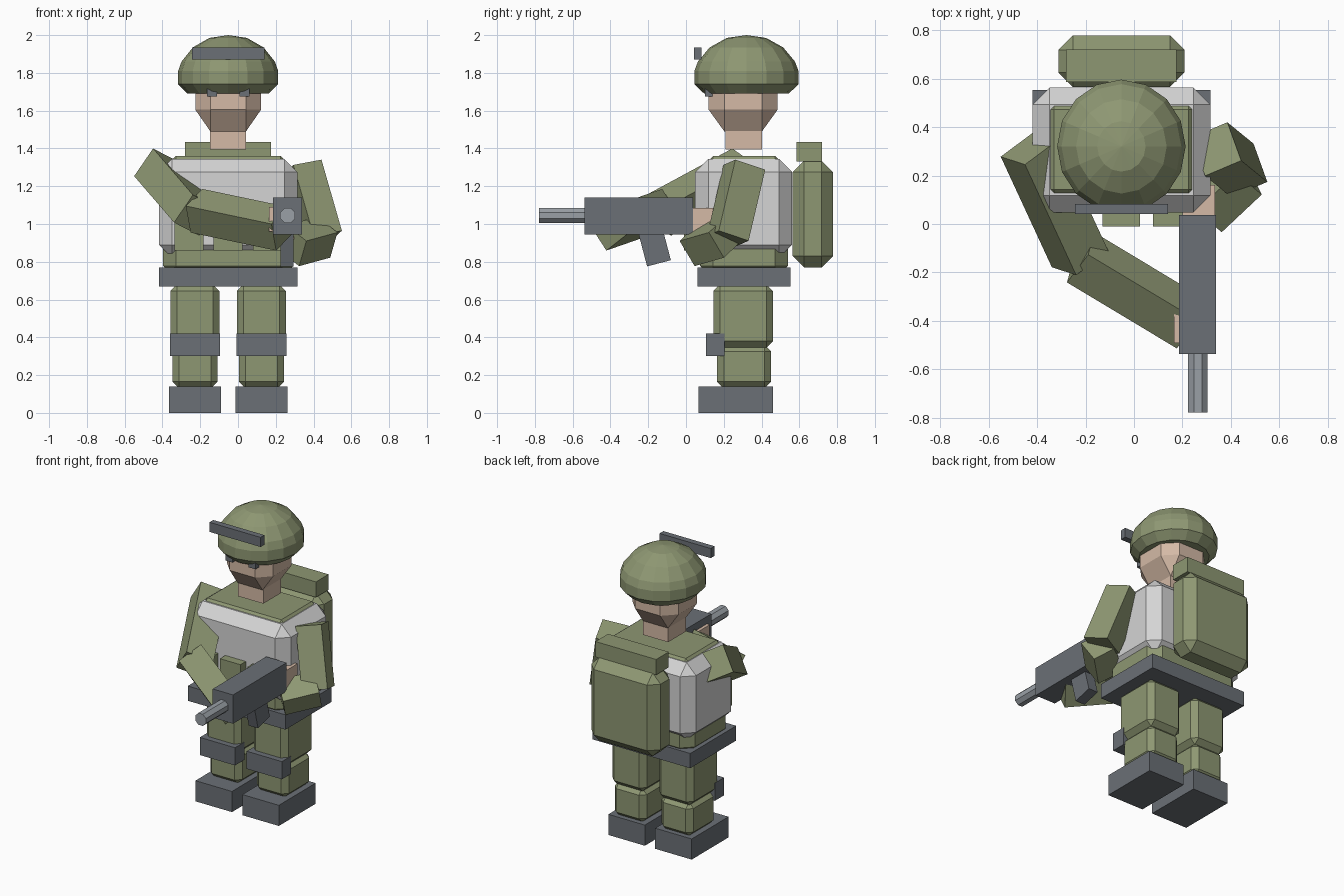
import bpy, bmesh, math
from mathutils import Vector, Matrix

cube = bpy.data.objects.get("Cube")
if cube:
    bpy.data.objects.remove(cube)

CX = -0.052  # body centre line


def material(name, rgb):
    m = bpy.data.materials.new(name)
    m.use_nodes = True
    m.diffuse_color = (*rgb, 1)
    m.node_tree.nodes["Principled BSDF"].inputs["Base Color"].default_value = (*rgb, 1)
    return m


GREEN = material("olive_green", (0.27, 0.31, 0.17))
GREY = material("dark_grey", (0.145, 0.16, 0.18))
VEST = material("light_grey", (0.66, 0.66, 0.66))
SKIN = material("skin", (0.66, 0.49, 0.38))
STEEL = material("steel_grey", (0.32, 0.35, 0.38))


def finish(name, bm, mat):
    bmesh.ops.recalc_face_normals(bm, faces=bm.faces)
    mesh = bpy.data.meshes.new(name)
    bm.to_mesh(mesh)
    bm.free()
    mesh.materials.append(mat)
    obj = bpy.data.objects.new(name, mesh)
    bpy.context.collection.objects.link(obj)
    return obj


def box(name, mat, x, y, z, chamfer=None):
    """Box between ranges, with an optional chamfer given per axis."""
    lo, hi = Vector((x[0], y[0], z[0])), Vector((x[1], y[1], z[1]))
    size = hi - lo
    c = chamfer if isinstance(chamfer, tuple) else (chamfer or 1,) * 3
    bm = bmesh.new()
    bmesh.ops.create_cube(bm, size=1)
    bmesh.ops.scale(bm, verts=bm.verts, vec=[s / k for s, k in zip(size, c)])
    if chamfer:
        bmesh.ops.bevel(bm, geom=bm.edges[:], offset=1, segments=1, affect='EDGES')
    bmesh.ops.scale(bm, verts=bm.verts, vec=c)
    bmesh.ops.translate(bm, verts=bm.verts, vec=(lo + hi) / 2)
    return finish(name, bm, mat)


def limb(name, mat, start, end, width, depth, roll):
    """Square beam from start to end; roll is the direction of its width."""
    a, b = Vector(start), Vector(end)
    d = (b - a).normalized()
    u = Vector(roll)
    u = (u - d * u.dot(d)).normalized()
    v = d.cross(u)
    bm = bmesh.new()
    bmesh.ops.create_cube(bm, size=1)
    bmesh.ops.scale(bm, verts=bm.verts, vec=(width, depth, (b - a).length))
    frame = Matrix((u, v, d)).transposed().to_4x4()
    bmesh.ops.transform(bm, verts=bm.verts, matrix=Matrix.Translation((a + b) / 2) @ frame)
    return finish(name, bm, mat)


def around(centre, half):
    return (centre - half, centre + half)


# Legs
for side, s in (("left", 1), ("right", -1)):
    x = CX + s * 0.176
    box(side + "_boot", GREY, around(x, 0.137), (0.065, 0.46), (0, 0.14))
    box(side + "_shin", GREEN, around(x, 0.12), (0.165, 0.45), (0.13, 0.36), 0.035)
    box(side + "_thigh", GREEN, around(x, 0.13), (0.145, 0.46), (0.345, 0.68), 0.035)
    box(side + "_knee_pad", GREY, around(x, 0.132), (0.105, 0.205), (0.30, 0.42))

# Torso, vest and belt
box("belt", GREY, around(CX, 0.367), (0.06, 0.553), (0.67, 0.77))
box("torso", GREEN, around(CX, 0.345), (0.075, 0.54), (0.71, 1.36), 0.068)
box("vest", VEST, around(CX, 0.367), (0.048, 0.562), (0.82, 1.345), 0.07)
for i in (-1, 0, 1):
    box("pouch", GREEN, around(CX + i * 0.208, 0.077), (-0.01, 0.1), (0.86, 1.06))

# Backpack
box("backpack", GREEN, around(CX, 0.26), (0.565, 0.778), (0.77, 1.335), 0.06)
box("backpack_roll", GREEN, around(CX, 0.228), (0.585, 0.72), (1.33, 1.435))

# Head
box("neck", SKIN, around(CX, 0.095), (0.21, 0.402), (1.395, 1.495))
box("head", SKIN, around(CX, 0.174), (0.12, 0.485), (1.49, 1.93), (0.08, 0.083, 0.115))
for s in (1, -1):
    box("eyepiece", GREY, around(CX + s * 0.086, 0.027), (0.1, 0.16), (1.675, 1.74))

# Helmet turned from a profile of radius and height
profile = ((0, 2.0), (0.1, 1.985), (0.187, 1.935), (0.247, 1.86), (0.265, 1.81),
           (0.265, 1.74), (0.215, 1.69), (0, 1.69))
bm = bmesh.new()
points = [bm.verts.new((r, 0, z)) for r, z in profile]
edges = [bm.edges.new(pair) for pair in zip(points, points[1:])]
bmesh.ops.spin(bm, geom=points + edges, cent=(0, 0, 0), axis=(0, 0, 1),
               angle=math.tau, steps=16)
bmesh.ops.remove_doubles(bm, verts=bm.verts, dist=0.001)
bmesh.ops.scale(bm, verts=bm.verts, vec=(1, 1.04, 1))
bmesh.ops.translate(bm, verts=bm.verts, vec=(CX, 0.32, 0))
finish("helmet", bm, GREEN)
box("helmet_goggles", GREY, around(CX, 0.192), (0.042, 0.083), (1.87, 1.935))

# Arms
limb("right_upper_arm", GREEN, (-0.433, 0.311, 1.292), (-0.222, -0.145, 1.046),
     0.18, 0.18, (0.10, -0.033, 0.145))
limb("right_forearm", GREEN, (-0.22, -0.138, 1.07), (0.233, -0.41, 0.975),
     0.17, 0.17, (0.0875, 0.1145, 0.09))
limb("left_upper_arm", GREEN, (0.339, 0.309, 1.30), (0.447, 0.221, 0.924),
     0.176, 0.164, (-0.06, 0.16, -0.042))
limb("left_forearm", GREEN, (0.455, 0.205, 0.93), (0.29, 0.05, 0.885),
     0.16, 0.16, (-0.6, 0.6, 0.53))
box("right_hand", SKIN, (0.165, 0.30), (-0.49, -0.355), (0.96, 1.09))
box("left_hand", SKIN, (0.20, 0.335), (0.03, 0.16), (0.92, 1.085))

# Gun
box("gun_body", GREY, (0.186, 0.339), (-0.537, 0.037), (0.945, 1.14))
limb("gun_magazine", GREY, (0.26, -0.195, 0.99), (0.26, -0.143, 0.792),
     0.07, 0.13, (1, 0, 0))
bm = bmesh.new()
bmesh.ops.create_cone(bm, cap_ends=True, segments=8, radius1=0.043, radius2=0.043, depth=0.26)
bmesh.ops.rotate(bm, verts=bm.verts, matrix=Matrix.Rotation(math.pi / 8, 3, 'Z'))
bmesh.ops.rotate(bm, verts=bm.verts, matrix=Matrix.Rotation(math.pi / 2, 3, 'X'))
bmesh.ops.translate(bm, verts=bm.verts, vec=(0.263, -0.647, 1.045))
finish("gun_barrel", bm, STEEL)
